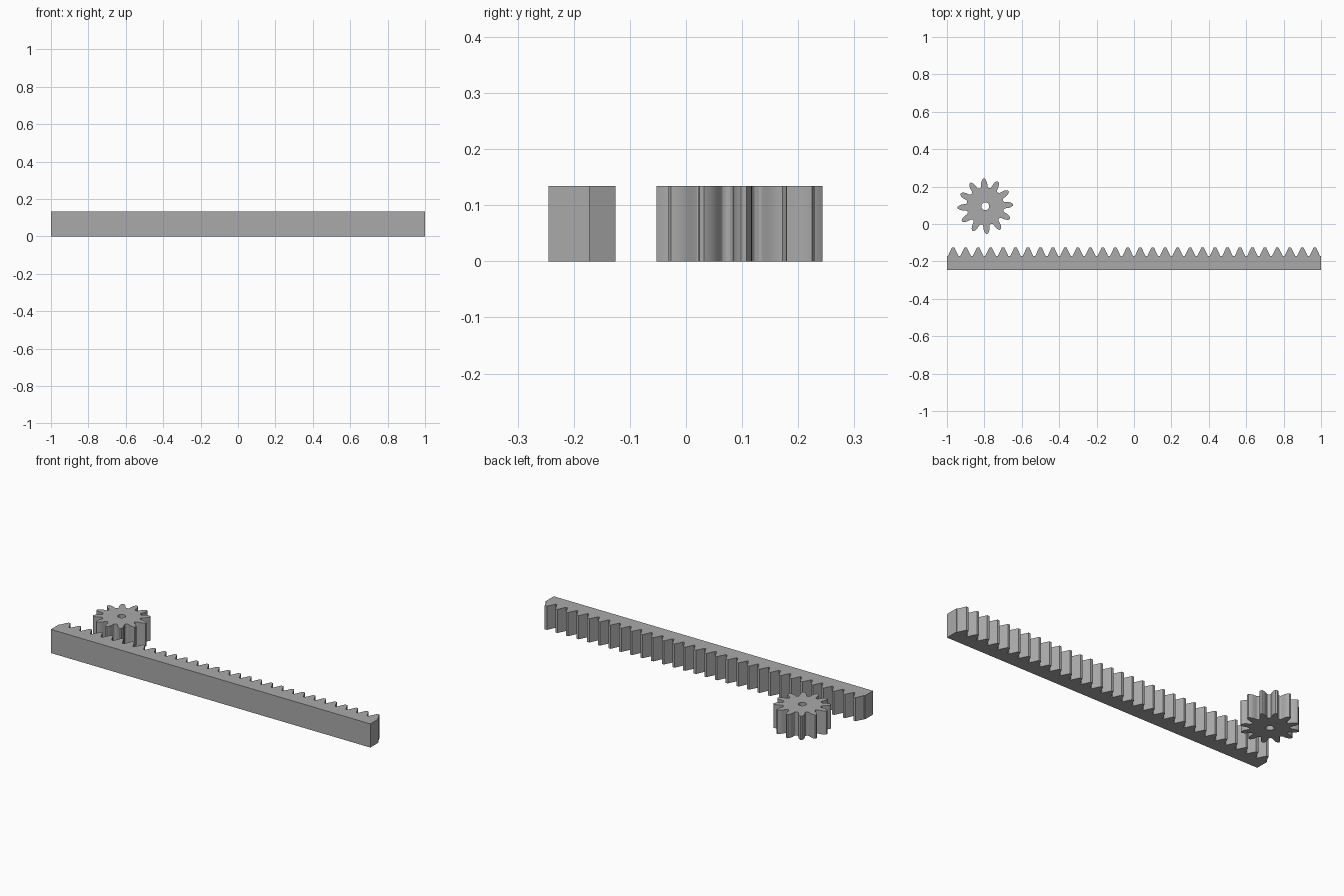
import bpy, bmesh
from math import pi, cos, sin, radians

cube = bpy.data.objects.get("Cube")
if cube:
    bpy.data.objects.remove(cube, do_unlink=True)

HEIGHT = 0.134
RACK_TEETH, GEAR_TEETH = 30, 12
PITCH = 2 / RACK_TEETH

metal = bpy.data.materials.new("plain grey")
metal.use_nodes = True
grey = (0.4, 0.4, 0.4, 1)
metal.diffuse_color = grey
metal.node_tree.nodes["Principled BSDF"].inputs["Base Color"].default_value = grey


def extrude(name, loops):
    """Fill the closed outlines (holes after the first) and extrude upward."""
    bm = bmesh.new()
    edges = []
    for pts in loops:
        vs = [bm.verts.new((x, y, 0)) for x, y in pts]
        edges += [bm.edges.new((a, b)) for a, b in zip(vs, vs[1:] + vs[:1])]
    caps = bmesh.ops.triangle_fill(bm, edges=edges, use_beauty=True)
    faces = [g for g in caps["geom"] if isinstance(g, bmesh.types.BMFace)]
    top = bmesh.ops.extrude_face_region(bm, geom=faces, use_keep_orig=True)
    moved = [g for g in top["geom"] if isinstance(g, bmesh.types.BMVert)]
    bmesh.ops.translate(bm, verts=moved, vec=(0, 0, HEIGHT))
    bmesh.ops.recalc_face_normals(bm, faces=bm.faces)
    mesh = bpy.data.meshes.new(name)
    bm.to_mesh(mesh)
    bm.free()
    mesh.materials.append(metal)
    obj = bpy.data.objects.new(name, mesh)
    bpy.context.collection.objects.link(obj)
    return obj


# Straight rack: a bar with teeth along its back edge
BACK, ROOT, TIP = -0.245, -0.172, -0.126
tooth = [(0.07, ROOT), (0.4, TIP), (0.6, TIP), (0.93, ROOT)]
outline = [(-1, BACK), (-1, ROOT)]
for i in range(RACK_TEETH):
    outline += [(-1 + (i + u) * PITCH, y) for u, y in tooth]
outline += [(1, ROOT), (1, BACK)]
extrude("rack", [outline])

# Pinion: half tooth as (radius, half angle as a share of the tooth step)
CX, CY, TILT = -0.795, 0.095, radians(93)
half = [(0.1, 0.42), (0.103, 0.34), (0.11, 0.29), (0.12, 0.265),
        (0.13, 0.215), (0.14, 0.145), (0.148, 0.06)]
profile = [(r, -a) for r, a in half] + [(r, a) for r, a in reversed(half)]
step = 2 * pi / GEAR_TEETH


def polar(r, a):
    return CX + r * cos(a), CY + r * sin(a)


gear = [polar(r, TILT + (i + a) * step) for i in range(GEAR_TEETH) for r, a in profile]
bore = [polar(0.021, 2 * pi * i / 32) for i in range(32)]
pinion = extrude("pinion", [gear, bore])

# Smooth curved flanks, sharp rims
bpy.ops.object.select_all(action="DESELECT")
pinion.select_set(True)
bpy.context.view_layer.objects.active = pinion
bpy.ops.object.shade_smooth_by_angle(angle=radians(30))
